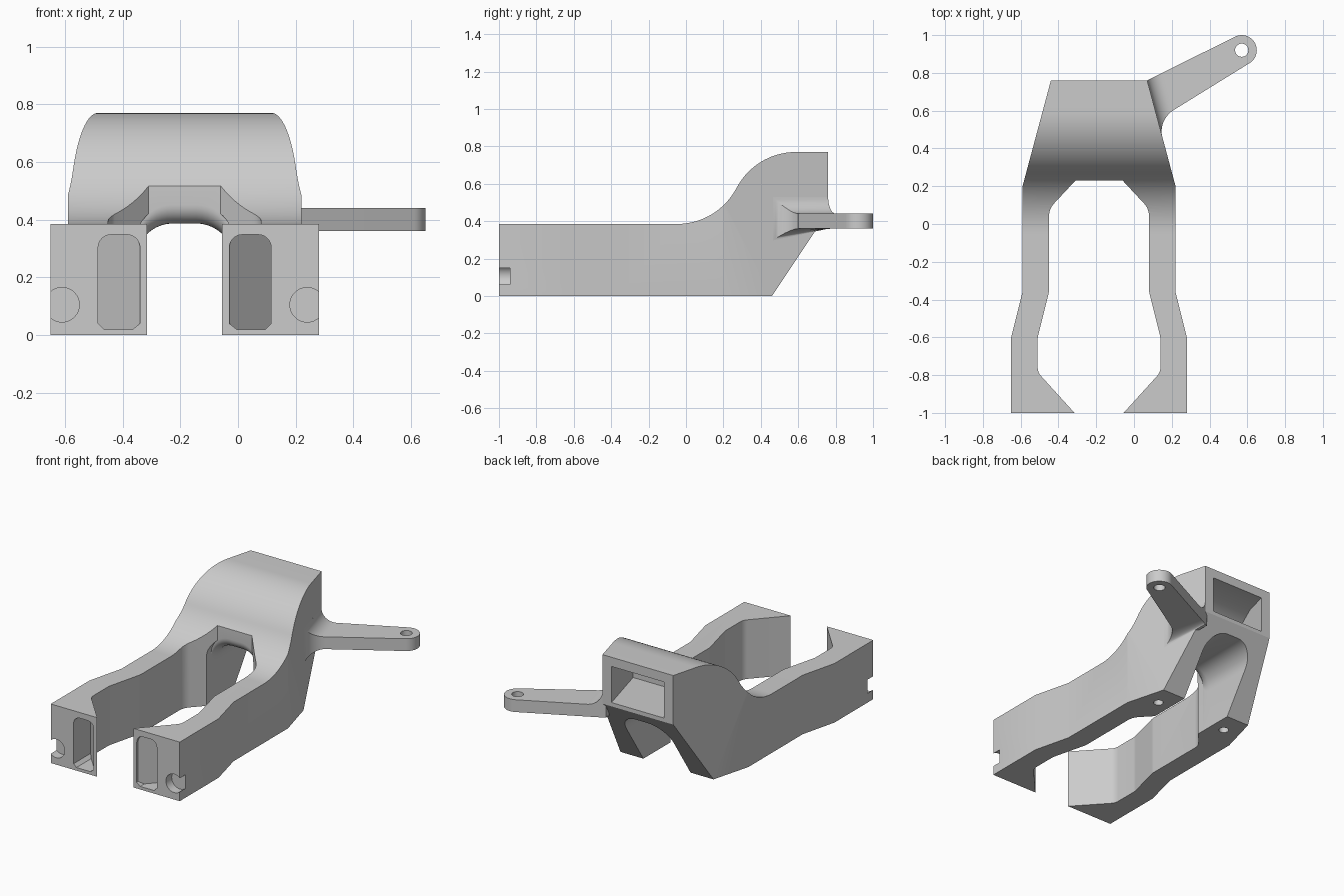
import bpy, bmesh, math
from mathutils import Vector

if "Cube" in bpy.data.objects:
    bpy.data.objects.remove(bpy.data.objects["Cube"])

CX = -0.185          # symmetry plane of the body
grey = bpy.data.materials.new("light grey")
grey.diffuse_color = (0.6, 0.6, 0.6, 1)
grey.use_nodes = True
grey.node_tree.nodes["Principled BSDF"].inputs["Base Color"].default_value = grey.diffuse_color


def loft(name, rings):
    """Closed solid through rings with equal point counts."""
    bm = bmesh.new()
    vs = [[bm.verts.new(p) for p in r] for r in rings]
    n = len(vs[0])
    for a, b in zip(vs, vs[1:]):
        for i in range(n):
            j = (i + 1) % n
            bm.faces.new((a[i], a[j], b[j], b[i]))
    bm.faces.new(vs[0][::-1])
    bm.faces.new(vs[-1])
    bmesh.ops.recalc_face_normals(bm, faces=bm.faces)
    me = bpy.data.meshes.new(name)
    bm.to_mesh(me)
    bm.free()
    me.materials.append(grey)
    ob = bpy.data.objects.new(name, me)
    bpy.context.collection.objects.link(ob)
    return ob


def fillet(pts, seg=10):
    """Round the corners of a polygon given as (x, y[, radius])."""
    out = []
    for i, p in enumerate(pts):
        c = Vector(p[:2])
        if len(p) < 3:
            out.append(c)
            continue
        a = (Vector(pts[i - 1][:2]) - c).normalized()
        b = (Vector(pts[(i + 1) % len(pts)][:2]) - c).normalized()
        half = a.angle(b) / 2
        o = c + (a + b).normalized() * (p[2] / math.sin(half))
        s = c + a * (p[2] / math.tan(half)) - o
        e = c + b * (p[2] / math.tan(half)) - o
        ang = s.angle(e)
        for k in range(seg + 1):
            t = k / seg
            out.append(o + (s * math.sin((1 - t) * ang) + e * math.sin(t * ang)) / math.sin(ang))
    return out


def cylinder(name, c, r, axis, h, n=32):
    """Cylinder starting at c, running h along axis 'y' or 'z'."""
    rings = []
    for d in (-0.05, h):
        ring = []
        for i in range(n):
            u, v = r * math.cos(math.tau * i / n), r * math.sin(math.tau * i / n)
            ring.append((c[0] + u, c[1] + d, c[2] + v) if axis == 'y' else (c[0] + u, c[1] + v, c[2] + d))
        rings.append(ring)
    return loft(name, rings)


def boolean(ob, tool, op):
    m = ob.modifiers.new("bool", 'BOOLEAN')
    m.operation, m.object, m.solver = op, tool, 'EXACT'
    bpy.context.view_layer.objects.active = ob
    bpy.ops.object.modifier_apply(modifier=m.name)
    bpy.data.objects.remove(tool)


def smooth(ob):
    bpy.ops.object.select_all(action='DESELECT')
    ob.select_set(True)
    bpy.context.view_layer.objects.active = ob
    bpy.ops.object.shade_smooth_by_angle(angle=math.radians(28))


# Body: side profile crossed with the plan outline
side = fillet([(-1, 0), (0.46, 0), (0.76, 0.45), (0.76, 0.77),
               (0.374, 0.77, 0.36), (0.166, 0.385, 0.36), (-1, 0.385)], 20)
body = loft("forked_body", [[(x, p.x, p.y) for p in side] for x in (-0.6, 0.6)])
half = fillet([(0.255, 0.76), (0.405, 0.2), (0.405, -0.36), (0.465, -0.6), (0.465, -1.0),
               (0.13, -1.0), (0.325, -0.785, 0.07), (0.325, -0.6, 0.1), (0.265, -0.36, 0.1),
               (0.265, 0.08, 0.1), (0.125, 0.23)], 6)
plan = list(half) + [Vector((-p.x, p.y)) for p in reversed(half)]
boolean(body, loft("plan_cutter", [[(p.x, p.y, z) for p in plan] for z in (-0.1, 0.9)]), 'INTERSECT')

# Arched tunnel under the bridge, its front lip rounded
rings = []
R = 0.065
for y in [0.1, 0.23] + [0.23 + R * (1 - math.cos(k * math.pi / 16)) for k in range(1, 9)] + [0.9]:
    t = min(max(y - 0.23, 0), R)
    top = 0.387 + R - math.sqrt(R * R - (R - t) ** 2)
    arch = fillet([(-0.17, -0.1), (-0.17, top, 0.13), (0.17, top, 0.13), (0.17, -0.1)])
    rings.append([(p.x, y, p.y) for p in arch])
boolean(body, loft("tunnel_cutter", rings), 'DIFFERENCE')

# Tapered socket in the back
rings = []
for y, top in ((0.4, 0.58), (0.45, 0.635), (0.5, 0.675), (0.6, 0.71), (0.8, 0.71)):
    w = 0.19 + (0.76 - y) * 0.268
    rings.append([(-w, y, 0.475), (w, y, 0.475), (w, y, top), (-w, y, top)])
boolean(body, loft("socket_cutter", rings), 'DIFFERENCE')

# Front pockets, side notches and bottom holes on both legs
slot = fillet([(0.155, 0.04), (0.18, 0.02), (0.28, 0.02), (0.3, 0.04),
               (0.3, 0.348, 0.045), (0.155, 0.348, 0.045)], 8)
for s in (-1, 1):
    front = [(s * p.x, -1.05, p.y) for p in slot]
    back = [(s * p.x, -0.985 + (p.x - 0.155) * 1.1, p.y) for p in slot]
    boolean(body, loft("pocket_cutter", [front, back]), 'DIFFERENCE')
    boolean(body, cylinder("notch_cutter", (s * 0.425, -1, 0.105), 0.06, 'y', 0.06), 'DIFFERENCE')
    boolean(body, cylinder("hole_cutter", (s * 0.26, 0.32, 0), 0.03, 'z', 0.12, 24), 'DIFFERENCE')
body.location.x = CX
smooth(body)

# Side arm with rounded, drilled end
tip = Vector((0.57, 0.92))
outline = [Vector((0.05, 0.75)), Vector((0.10, 0.535))]
for k in range(25):
    a = math.radians(-58.8 + 175.4 * k / 24)
    outline.append(tip + 0.08 * Vector((math.cos(a), math.sin(a))))
arm = loft("side_arm", [[(p.x, p.y, z) for p in outline] for z in (0.36, 0.44)])
boolean(arm, cylinder("arm_hole_cutter", (tip.x, tip.y, 0.36), 0.035, 'z', 0.2), 'DIFFERENCE')
smooth(arm)

# Flared fillet where the arm meets the body wall
n, u, p0, R = Vector((0.966, 0.259)), Vector((0.259, -0.966)), Vector((0.07, 0.76)), 0.09
rings = []
for t in [-0.02] + [R * (1 - math.cos(k * math.pi / 20)) for k in range(11)]:
    d = R - max(t, 0)
    e = R - math.sqrt(max(R * R - d * d, 0))
    hi = p0 + n * t + u * (-0.204 * t)
    lo = p0 + n * t + u * (0.216 - 0.29 * t + e)
    rings.append([(hi.x, hi.y, 0.36), (lo.x, lo.y, 0.36 - 0.7 * e),
                  (lo.x, lo.y, 0.44 + e), (hi.x, hi.y, 0.44 + e)])
smooth(loft("arm_fillet", rings))
